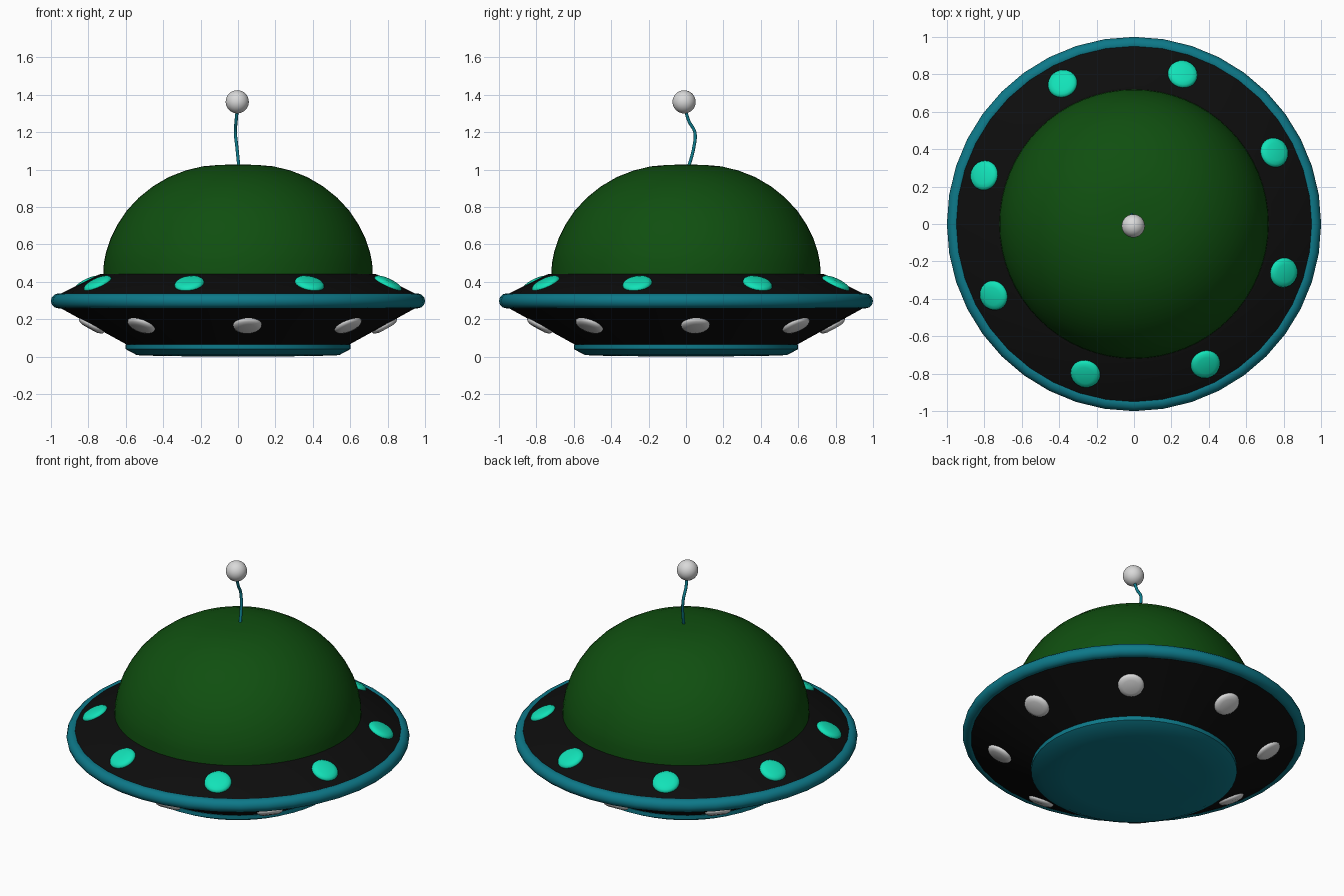
import bpy, bmesh, math
from mathutils import Vector, Matrix

if "Cube" in bpy.data.objects:
    bpy.data.objects.remove(bpy.data.objects["Cube"])


def material(name, rgb):
    m = bpy.data.materials.new(name)
    m.diffuse_color = (*rgb, 1)
    m.use_nodes = True
    m.node_tree.nodes["Principled BSDF"].inputs["Base Color"].default_value = m.diffuse_color
    return m


GREEN = material("dark green", (0.005, 0.078, 0.005))
BLACK = material("black", (0.004, 0.004, 0.004))
TEAL = material("teal", (0.004, 0.19, 0.25))
MINT = material("mint", (0.006, 0.76, 0.48))
WHITE = material("light grey", (0.7, 0.7, 0.7))


def finish(bm, name, mat, angle=35):
    bmesh.ops.remove_doubles(bm, verts=bm.verts, dist=1e-5)
    bmesh.ops.recalc_face_normals(bm, faces=bm.faces)
    me = bpy.data.meshes.new(name)
    bm.to_mesh(me)
    bm.free()
    me.materials.append(mat)
    ob = bpy.data.objects.new(name, me)
    bpy.context.collection.objects.link(ob)
    bpy.ops.object.select_all(action='DESELECT')
    ob.select_set(True)
    bpy.context.view_layer.objects.active = ob
    bpy.ops.object.shade_smooth_by_angle(angle=math.radians(angle))
    return ob


def lathe(name, profile, mat, sides, angle=35, closed=False):
    """Spin an (r, z) profile round the z axis."""
    bm = bmesh.new()
    vs = [bm.verts.new((r, 0, z)) for r, z in profile]
    pairs = list(zip(vs, vs[1:])) + ([(vs[-1], vs[0])] if closed else [])
    es = [bm.edges.new(p) for p in pairs]
    bmesh.ops.spin(bm, geom=vs + es, cent=(0, 0, 0), axis=(0, 0, 1),
                   angle=2 * math.pi, steps=sides)
    return finish(bm, name, mat, angle)


# Dome
lathe("dome", [(0.72, 0.43), (0.717, 0.5), (0.705, 0.56), (0.68, 0.635), (0.645, 0.705),
               (0.595, 0.78), (0.53, 0.85), (0.455, 0.91), (0.37, 0.96), (0.28, 0.995),
               (0.19, 1.017), (0.1, 1.025), (0, 1.027)], GREEN, 64)

# Saucer hull, rim and base
lathe("upper_hull", [(0.70, 0.445), (0.74, 0.44), (0.96, 0.33)], BLACK, 40)
lathe("lower_hull", [(0.96, 0.266), (0.59, 0.062)], BLACK, 40)
lathe("rim", [(0.96 + 0.04 * math.cos(a * math.pi / 6), 0.298 + 0.04 * math.sin(a * math.pi / 6))
              for a in range(12)], TEAL, 40, 60, closed=True)
lathe("base", [(0.57, 0.066), (0.6, 0.066), (0.6, 0.04), (0.54, 0.008), (0.4, 0.003), (0, 0)],
      TEAL, 48)


# Lights: thin rounded discs lying on the hull slopes
def light(name, radius, height, degrees, size, normal, mat):
    ob = lathe(name, [(0, 0.022), (size * 0.6, 0.021), (size * 0.85, 0.015),
                      (size * 0.97, 0.007), (size, -0.002), (size * 0.95, -0.012)], mat, 24, 60)
    tilt = Vector((0, 0, 1)).rotation_difference(Vector(normal)).to_matrix().to_4x4()
    place = (Matrix.Rotation(math.radians(degrees), 4, 'Z')
             @ Matrix.Translation((radius, 0, height)) @ tilt)
    ob.data.transform(place)


for i in range(8):
    light(f"upper_light_{i + 1}", 0.842, 0.39, 27 + 45 * i, 0.08, (0.11, 0, 0.22), MINT)
    light(f"lower_light_{i + 1}", 0.783, 0.168, 3.7 + 45 * i, 0.077, (0.204, 0, -0.37), WHITE)

# Antenna: wavy stem and ball
cu = bpy.data.curves.new("antenna_stem", 'CURVE')
cu.dimensions = '3D'
cu.bevel_depth = 0.009
cu.bevel_resolution = 2
cu.use_fill_caps = True
cu.resolution_u = 6
sp = cu.splines.new('BEZIER')
path = [(0.006, 0.01, 1.0), (-0.006, 0.042, 1.12), (-0.014, 0.047, 1.2),
        (-0.01, 0.015, 1.26), (-0.002, -0.008, 1.34)]
sp.bezier_points.add(len(path) - 1)
for p, co in zip(sp.bezier_points, path):
    p.co = co
    p.handle_left_type = p.handle_right_type = 'AUTO'
cu.materials.append(TEAL)
bpy.context.collection.objects.link(bpy.data.objects.new("antenna_stem", cu))

bm = bmesh.new()
bmesh.ops.create_uvsphere(bm, u_segments=32, v_segments=16, radius=0.062,
                          matrix=Matrix.Translation((-0.004, -0.01, 1.362)))
finish(bm, "antenna_ball", WHITE, 60)
